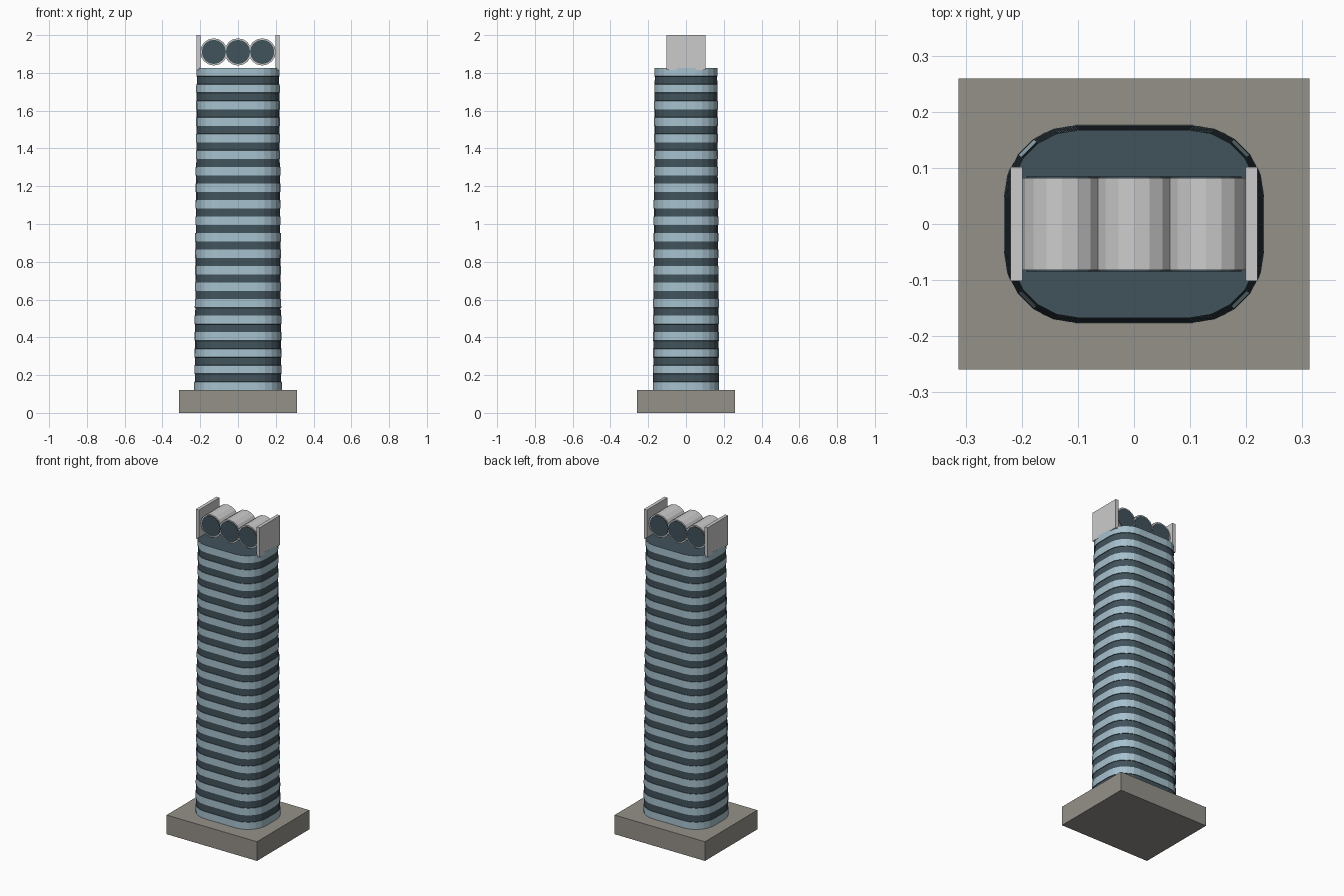
import bpy, bmesh
from math import sin, cos, pi

if "Cube" in bpy.data.objects:
    bpy.data.objects.remove(bpy.data.objects["Cube"])


def material(name, rgb):
    m = bpy.data.materials.new(name)
    m.diffuse_color = (*rgb, 1)
    m.use_nodes = True
    m.node_tree.nodes["Principled BSDF"].inputs["Base Color"].default_value = m.diffuse_color
    return m


STONE = material("podium_stone", (0.30, 0.285, 0.255))
GLASS = material("dark_glass", (0.053, 0.085, 0.105))
PANEL = material("blue_grey_panel", (0.38, 0.53, 0.61))


def finish(bm, name, mats=()):
    bmesh.ops.recalc_face_normals(bm, faces=bm.faces)
    me = bpy.data.meshes.new(name)
    bm.to_mesh(me)
    bm.free()
    for m in mats:
        me.materials.append(m)
    ob = bpy.data.objects.new(name, me)
    bpy.context.collection.objects.link(ob)
    return ob


def box(name, x, y, z, mats=()):
    bm = bmesh.new()
    bmesh.ops.create_cube(bm, size=1)
    for v in bm.verts:
        v.co = [lo + (c + 0.5) * (hi - lo) for c, (lo, hi) in zip(v.co, (x, y, z))]
    return finish(bm, name, mats)


def drum(name, x, z, radius, length, mats=()):
    # 16-sided cylinder lying along y
    bm = bmesh.new()
    rings = [[bm.verts.new((x + radius * sin(2 * pi * i / 16), y,
                            z + radius * cos(2 * pi * i / 16))) for i in range(16)]
             for y in (-length / 2, length / 2)]
    for i in range(16):
        j = (i + 1) % 16
        bm.faces.new((rings[0][i], rings[0][j], rings[1][j], rings[1][i]))
    for r in rings:
        bm.faces.new(r)
    return finish(bm, name, mats)


# podium
box("podium", (-0.313, 0.313), (-0.259, 0.259), (0, 0.12), [STONE])

# tapered tower: rounded rectangle lofted through alternating floor bands
Z0, Z1, FLOORS, STEP, BAND = 0.12, 1.827, 20, 0.0875, 0.0445
HX, HY, R, SEG = 0.232, 0.176, 0.127, 5
outline = []
for k, (sx, sy) in enumerate(((1, 1), (-1, 1), (-1, -1), (1, -1))):
    for i in range(SEG + 1):
        a = (k + i / SEG) * pi / 2
        outline.append((sx * (HX - R) + R * cos(a), sy * (HY - R) + R * sin(a)))

bm = bmesh.new()


def ring(z, inset=0.0):
    s = 1 - 0.05 * (z - Z0) / (Z1 - Z0) - inset
    return [bm.verts.new((x * s, y * s, z)) for x, y in outline]


def bridge(a, b, mat):
    n = len(a)
    for i in range(n):
        j = (i + 1) % n
        bm.faces.new((a[i], a[j], b[j], b[i])).material_index = mat


prev = None
for f in range(FLOORS):
    z = Z0 + f * STEP
    low, high = ring(z), ring(z + BAND)
    if prev:
        # recessed glass strip between two panels
        g0, g1 = ring(z - STEP + BAND + 0.001, 0.012), ring(z - 0.001, 0.012)
        bridge(prev, g0, 0)
        bridge(g0, g1, 0)
        bridge(g1, low, 0)
    else:
        bm.faces.new(low)
    bridge(low, high, 1)
    prev = high
bm.faces.new(prev)
finish(bm, "tower_body", [GLASS, PANEL])

# roof drums with dark end discs
for i in (-1, 0, 1):
    drum(f"roof_drum_{i + 2}", i * 0.128, 1.911, 0.072, 0.164)
    drum(f"drum_end_discs_{i + 2}", i * 0.128, 1.911, 0.064, 0.170, [GLASS])

# side fins framing the roof
for side, name in ((-1, "left_roof_fin"), (1, "right_roof_fin")):
    box(name, sorted((side * 0.199, side * 0.22)), (-0.102, 0.102), (1.815, 2.0))
